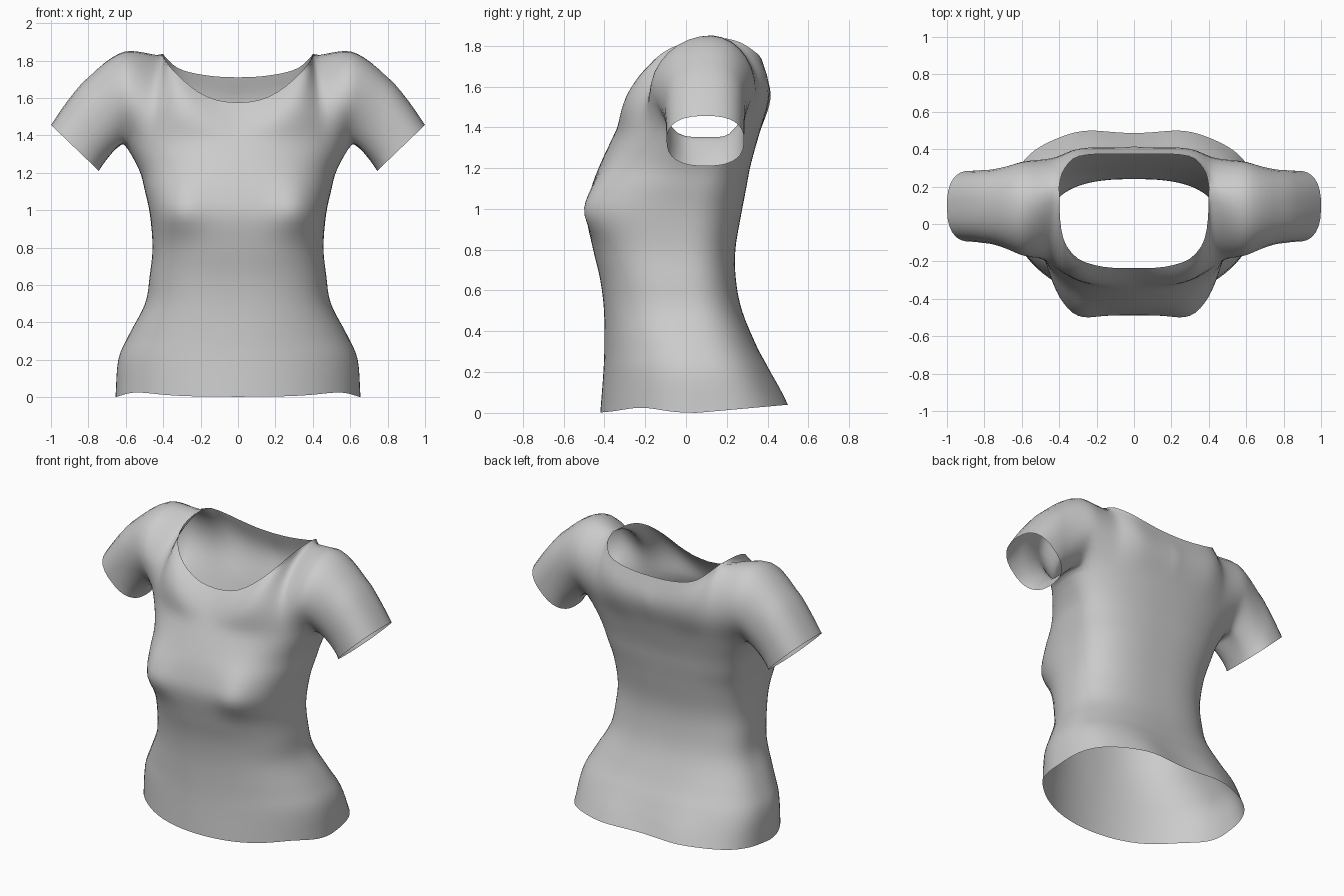
import bpy, bmesh, math
from mathutils import Vector

if "Cube" in bpy.data.objects:
    bpy.data.objects.remove(bpy.data.objects["Cube"])

N, M = 24, 12                # columns per quarter, armhole rows
K, NECK = 20, 14             # last yoke column (rest is underarm), neckline columns


def spline(keys, sub=8):
    """Catmull-Rom through tuples of any size."""
    k = [tuple(2 * a - b for a, b in zip(keys[0], keys[1]))] + list(keys)
    k.append(tuple(2 * a - b for a, b in zip(keys[-1], keys[-2])))
    out = []
    for i in range(1, len(k) - 2):
        for s in range(sub):
            t = s / sub
            out.append(tuple(0.5 * (2 * b + (c - a) * t + (2 * a - 5 * b + 4 * c - d) * t * t
                                    + (3 * b - a - 3 * c + d) * t ** 3)
                             for a, b, c, d in zip(*k[i - 1:i + 3])))
    return out + [tuple(keys[-1])]


def resample(pts, n):
    """n equal steps along a polyline."""
    pts = [Vector(p) for p in pts]
    acc = [0.0]
    for a, b in zip(pts, pts[1:]):
        acc.append(acc[-1] + (b - a).length)
    out, j = [], 0
    for i in range(n + 1):
        d = acc[-1] * i / n
        while j < len(pts) - 2 and acc[j + 1] < d:
            j += 1
        out.append(pts[j].lerp(pts[j + 1], (d - acc[j]) / max(acc[j + 1] - acc[j], 1e-9)))
    return out


def curve(keys, n):
    return resample(spline([tuple(k) for k in keys]), n)


def gauss(x, z, cx, cz, rx, rz):
    return math.exp(-((x - cx) / rx) ** 2 - ((z - cz) / rz) ** 2)


def quarter(z, w, yc, y_end, n):
    """Section from the centre line round to the side seam."""
    pts = []
    for i in range(61):
        a = math.pi / 2 * (1 - i / 60)
        pts.append((w * max(math.cos(a), 0) ** (2 / n) if i else 0,
                    yc + (y_end - yc) * max(math.sin(a), 0) ** (2 / n) if i < 60 else yc, z))
    out = resample(pts, N)
    for p in out:
        if y_end < 0:
            rz = 0.12 if z < 1.0 else 0.18
            p.y -= 0.055 * gauss(p.x, z, 0.32, 1.0, 0.13, rz) * min(1, max(0, -p.y / 0.3))
            p.z += 0.025 * gauss(p.y, z, -0.22, 0, 0.13, 0.1)
        else:
            p.y += 0.022 * gauss(p.x, z, 0.27, 0.03, 0.15, 0.2)
        p.z += 0.04 * max(p.y - yc, 0) / 0.45 * max(0, 1 - z / 0.2)
    return out


def grid(bm, rows):
    vs = [[bm.verts.new(p) for p in r] for r in rows]
    for a, b in zip(vs, vs[1:]):
        for i in range(len(a) - 1):
            bm.faces.new((a[i], a[i + 1], b[i + 1], b[i]))


def patch(bottom, top, left, right, power):
    """Ruled surface whose side curves fade in towards each edge."""
    rows, nu, nv = [], len(bottom) - 1, len(left) - 1
    for j in range(nv + 1):
        v = j / nv
        dl = left[j] - left[0].lerp(left[-1], v)
        dr = right[j] - right[0].lerp(right[-1], v)
        rows.append([bottom[i].lerp(top[i], v) + dl * (1 - i / nu) + dr * (i / nu) ** power
                     for i in range(nu + 1)])
    return rows


bm = bmesh.new()

# Torso, hem to armpit: z, half width, side y, front y, back y, front and back squareness
sections = spline([
    (0.0, 0.655, 0.05, -0.42, 0.485, 2.0, 3.1), (0.2, 0.64, 0.04, -0.405, 0.41, 2.05, 2.9),
    (0.33, 0.585, 0.03, -0.40, 0.345, 2.15, 2.7), (0.5, 0.497, 0.0, -0.402, 0.275, 2.4, 2.6),
    (0.65, 0.472, -0.02, -0.42, 0.245, 2.5, 2.6), (0.8, 0.457, -0.02, -0.455, 0.242, 2.7, 2.6),
    (0.97, 0.47, 0.0, -0.488, 0.27, 2.9, 2.6), (1.1, 0.497, 0.04, -0.465, 0.295, 2.7, 2.6),
    (1.22, 0.53, 0.08, -0.42, 0.318, 2.4, 2.5), (1.37, 0.615, 0.1, -0.35, 0.36, 2.1, 2.3)], 4)
rings = {}
for side, end in (("front", 3), ("back", 4)):
    rows = [quarter(s[0], s[1], s[2], s[end], s[end + 2]) for s in sections]
    grid(bm, rows)
    rings[side] = rows[-1]
front_ring, back_ring = rings["front"], rings["back"]

# Yoke: neckline, shoulder seam and armhole on each side
tip, neck = (0.6, 0.12, 1.865), (0.4, 0.2, 1.835)
seam = curve([neck, (0.5, 0.15, 1.855), tip], K - NECK)
front_neck = curve([(0, -0.235, 1.575), (0.1, -0.235, 1.585), (0.2, -0.222, 1.625),
                    (0.3, -0.185, 1.70), (0.37, -0.10, 1.775), (0.395, 0.02, 1.82), neck], NECK)
back_neck = curve([(0, 0.375, 1.71), (0.12, 0.375, 1.715), (0.25, 0.37, 1.735),
                   (0.33, 0.345, 1.765), (0.385, 0.27, 1.815), neck], NECK)
front_hole = curve([front_ring[K], (0.6, -0.13, 1.48), (0.6, -0.18, 1.58), (0.6, -0.165, 1.68),
                    (0.6, -0.095, 1.78), (0.6, 0.01, 1.845), tip], M)
back_hole = curve([back_ring[K], (0.6, 0.31, 1.5), (0.6, 0.34, 1.6),
                   (0.6, 0.32, 1.72), (0.6, 0.23, 1.83), tip], M)
front_mid = curve([front_ring[0], (0, -0.295, 1.48), front_neck[0]], M)
back_mid = curve([back_ring[0], (0, 0.415, 1.55), back_neck[0]], M)
grid(bm, patch(front_ring[:K + 1], front_neck + seam[1:], front_mid, front_hole, 1.4))
grid(bm, patch(back_ring[:K + 1], back_neck + seam[1:], back_mid, back_hole, 2.0))

# Sleeve: curves swept from the armhole loop down to the cuff
loop = front_ring[:K:-1] + front_hole + back_hole[-2::-1] + back_ring[K + 1:]
centre, up, down = Vector((0.872, 0.095, 1.333)), Vector((0.128, 0, 0.123)), Vector((0.54, 0, -0.84))
length = [0.0]
for a, b in zip(loop, loop[1:]):
    length.append(length[-1] + (b - a).length)
cuff = []
for d in length:
    a = -math.pi / 2 + 2 * math.pi * d / length[-1]
    s, c = (math.copysign(abs(f) ** 0.8, f) for f in (math.sin(a), math.cos(a)))
    if d == length[-1]:
        c = 0
    cuff.append((centre + up * s + Vector((0, -0.19 * c, 0)), 0.25 + 0.15 * s))
rows = []
for j in range(11):
    t = j / 10
    rows.append([p * (1 - t) ** 2 + (q - down * reach) * (2 * t * (1 - t)) + q * t * t
                 for p, (q, reach) in zip(loop, cuff)])
grid(bm, rows)

bmesh.ops.remove_doubles(bm, verts=bm.verts, dist=0.0005)
# Relax the yoke so panels, sleeve and torso flow together
yoke = [v for v in bm.verts if v.co.z > 1.22 and not v.is_boundary and v.co.x < 0.8]
for _ in range(4):
    bmesh.ops.smooth_vert(bm, verts=yoke, factor=0.5, use_axis_x=True, use_axis_y=True, use_axis_z=True)
bmesh.ops.recalc_face_normals(bm, faces=bm.faces)
mesh = bpy.data.meshes.new("shirt")
bm.to_mesh(mesh)
bm.free()
for poly in mesh.polygons:
    poly.use_smooth = True
shirt = bpy.data.objects.new("shirt", mesh)
bpy.context.collection.objects.link(shirt)

# Other half
mirror = shirt.modifiers.new("mirror", 'MIRROR')
mirror.use_clip = True
mirror.merge_threshold = 0.001
